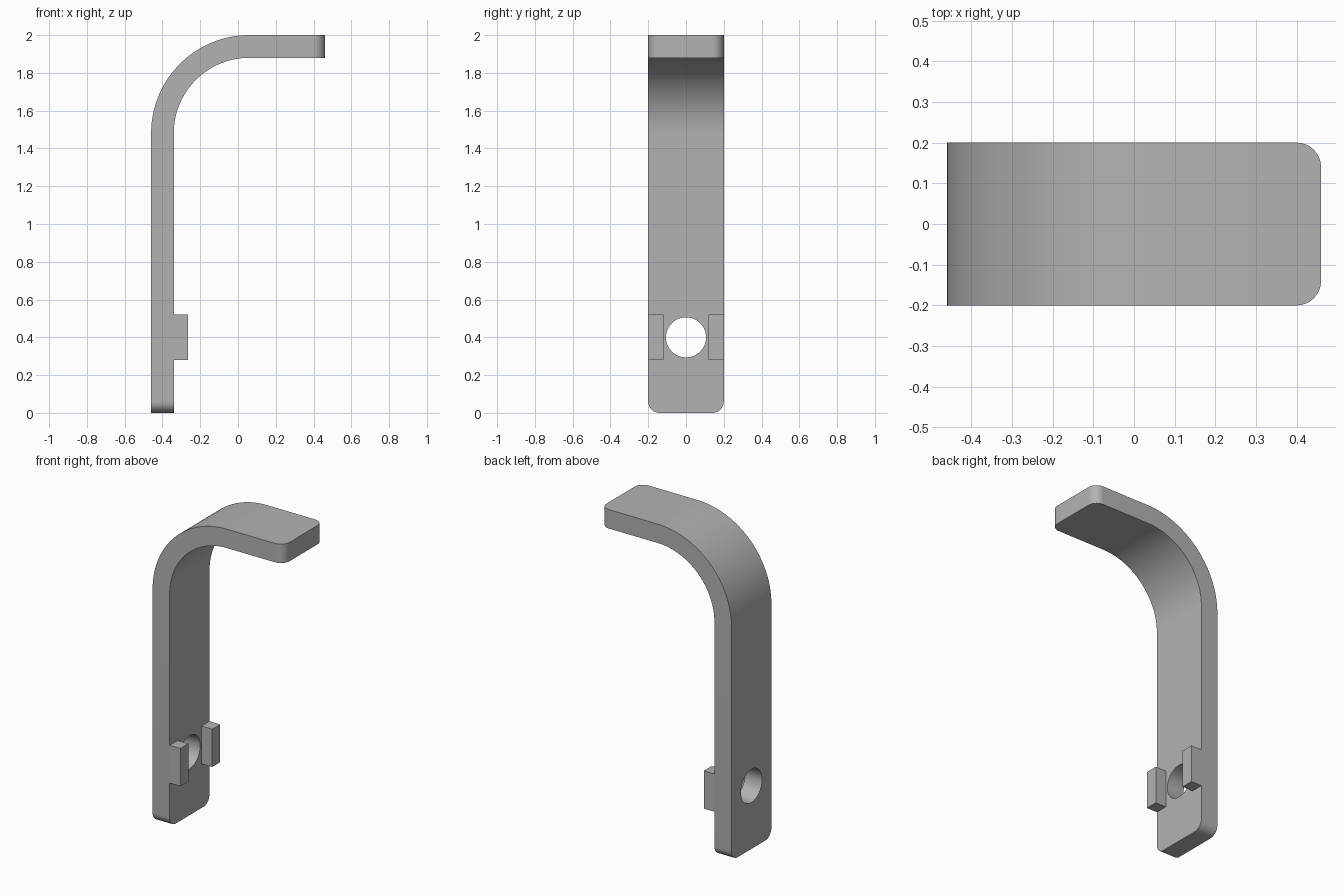
import bpy
import bmesh
import math
from mathutils import Matrix

if "Cube" in bpy.data.objects:
    bpy.data.objects.remove(bpy.data.objects["Cube"], do_unlink=True)

HALF_LENGTH, HALF_WIDTH, HEIGHT, THICK = 0.46, 0.2, 2.0, 0.12
OUTER_RADIUS, CORNER_RADIUS = 0.52, 0.06
HOLE_Z, HOLE_RADIUS = 0.4, 0.106

grey = bpy.data.materials.new("plain grey")
grey.use_nodes = True
colour = (0.45, 0.45, 0.45, 1)
grey.diffuse_color = colour
grey.node_tree.nodes["Principled BSDF"].inputs["Base Color"].default_value = colour


def make_object(name, bm):
    bmesh.ops.recalc_face_normals(bm, faces=bm.faces)
    mesh = bpy.data.meshes.new(name)
    bm.to_mesh(mesh)
    bm.free()
    mesh.materials.append(grey)
    obj = bpy.data.objects.new(name, mesh)
    bpy.context.collection.objects.link(obj)
    return obj


def arc(radius, steps=40):
    """Quarter bend from the upright to the top arm."""
    cx, cz = OUTER_RADIUS - HALF_LENGTH, HEIGHT - OUTER_RADIUS
    angles = [math.pi - math.pi / 2 * i / steps for i in range(steps + 1)]
    return [(cx + radius * math.cos(a), cz + radius * math.sin(a)) for a in angles]


# Bent strap: side profile extruded across the width
profile = [(-HALF_LENGTH, 0)] + arc(OUTER_RADIUS) + [(HALF_LENGTH, HEIGHT)]
profile += [(HALF_LENGTH, HEIGHT - THICK)] + arc(OUTER_RADIUS - THICK)[::-1]
profile += [(THICK - HALF_LENGTH, 0)]
bm = bmesh.new()
side = bm.faces.new([bm.verts.new((x, -HALF_WIDTH, z)) for x, z in profile])
extruded = bmesh.ops.extrude_face_region(bm, geom=[side])["geom"]
bmesh.ops.translate(bm, vec=(0, 2 * HALF_WIDTH, 0),
                    verts=[g for g in extruded if isinstance(g, bmesh.types.BMVert)])

# Rounded corners at both free ends
def at_end(edge):
    a, b = (v.co for v in edge.verts)
    same_side = abs(a.y - b.y) < 1e-4
    foot = max(a.z, b.z) < 1e-4
    tip = min(a.x, b.x) > HALF_LENGTH - 1e-4
    return same_side and (foot or tip)

bmesh.ops.bevel(bm, geom=[e for e in bm.edges if at_end(e)], offset=CORNER_RADIUS,
                offset_type='OFFSET', segments=12, profile=0.5, affect='EDGES')
bracket = make_object("bracket", bm)


def combine(tool, operation):
    modifier = bracket.modifiers.new(tool.name, 'BOOLEAN')
    modifier.operation = operation
    modifier.solver = 'EXACT'
    modifier.object = tool
    bpy.context.view_layer.objects.active = bracket
    bpy.ops.object.modifier_apply(modifier=modifier.name)
    bpy.data.objects.remove(tool, do_unlink=True)


# Locating tabs on either side of the hole
for sign in (-1, 1):
    bm = bmesh.new()
    bmesh.ops.create_cube(bm, size=1)
    bmesh.ops.scale(bm, vec=(0.135, 0.08, 0.24), verts=bm.verts)
    bmesh.ops.translate(bm, vec=(-0.3325, sign * 0.16, HOLE_Z), verts=bm.verts)
    combine(make_object("tab", bm), 'UNION')

# Screw hole through the upright
bm = bmesh.new()
bmesh.ops.create_cone(bm, cap_ends=True, segments=64, radius1=HOLE_RADIUS,
                      radius2=HOLE_RADIUS, depth=0.5,
                      matrix=Matrix.Translation((-0.4, 0, HOLE_Z))
                      @ Matrix.Rotation(math.pi / 2, 4, 'Y'))
cutter = make_object("hole_cutter", bm)
cutter.hide_render = True
combine(cutter, 'DIFFERENCE')

bpy.ops.object.select_all(action='DESELECT')
bracket.select_set(True)
bpy.context.view_layer.objects.active = bracket
bpy.ops.object.shade_smooth_by_angle(angle=math.radians(30))
